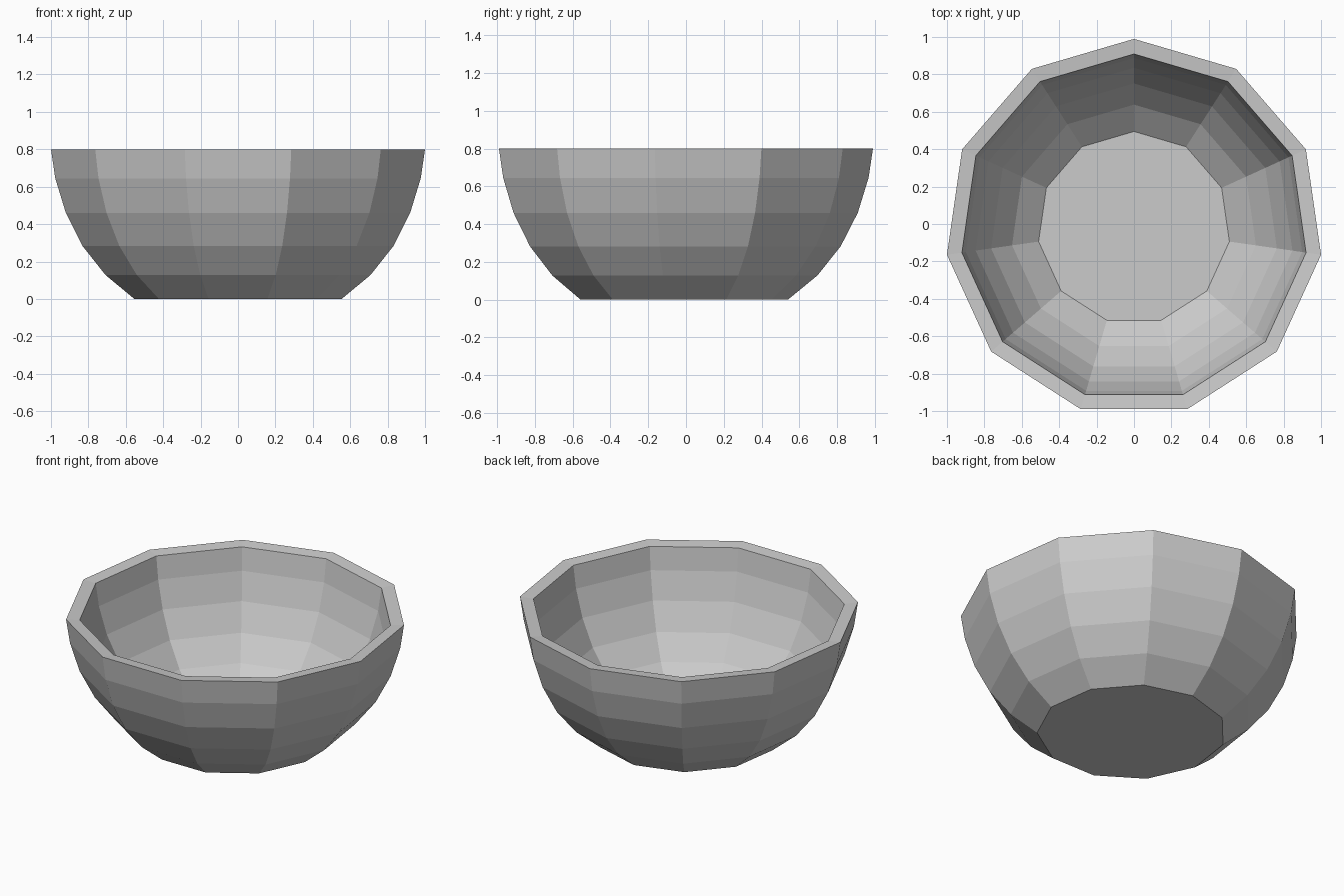
import bpy, bmesh
from math import sin, cos, pi

if "Cube" in bpy.data.objects:
    bpy.data.objects.remove(bpy.data.objects["Cube"])

SIDES = 11
CENTRE_Y = -0.0206   # centres the odd-sided outline on y = 0

# Outside profile (radius, z) from base to rim; the inside is a shrunken copy
OUTER = [(0.56, 0.0), (0.716, 0.128), (0.839, 0.282), (0.93, 0.46),
         (0.987, 0.645), (1.0103, 0.8)]
INNER = [(r * 0.92, z * 0.94 + 0.04) for r, z in OUTER]
PROFILE = OUTER + INNER[::-1]

bm = bmesh.new()


def ring(radius, z):
    angles = [pi / 2 + 2 * pi * i / SIDES for i in range(SIDES)]
    return [bm.verts.new((radius * cos(a), CENTRE_Y + radius * sin(a), z))
            for a in angles]


# Walls
rings = [ring(r, z) for r, z in PROFILE]
for low, high in zip(rings, rings[1:]):
    for i in range(SIDES):
        j = (i + 1) % SIDES
        bm.faces.new((low[i], low[j], high[j], high[i]))

# Base underside and inner floor
bm.faces.new(rings[0][::-1])
bm.faces.new(rings[-1])
bmesh.ops.recalc_face_normals(bm, faces=bm.faces[:])

mesh = bpy.data.meshes.new("bowl")
bm.to_mesh(mesh)
bm.free()
bowl = bpy.data.objects.new("bowl", mesh)
bpy.context.collection.objects.link(bowl)
